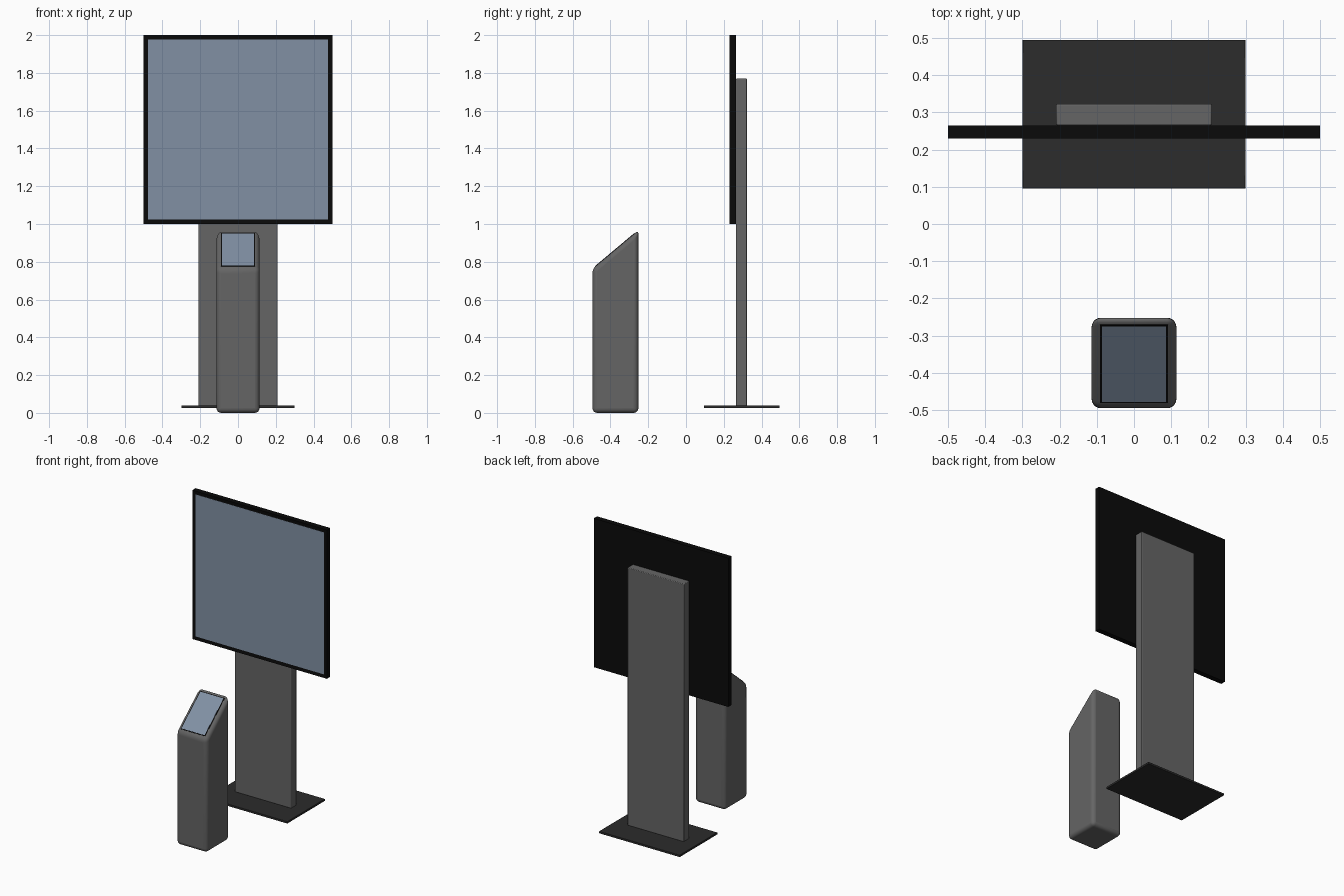
import bpy, bmesh, math

if "Cube" in bpy.data.objects:
    bpy.data.objects.remove(bpy.data.objects["Cube"])


def material(name, rgb):
    m = bpy.data.materials.new(name)
    m.diffuse_color = (*rgb, 1)
    m.use_nodes = True
    m.node_tree.nodes["Principled BSDF"].inputs["Base Color"].default_value = m.diffuse_color
    return m


GREY = material("grey_metal", (0.13, 0.13, 0.13))
DARK = material("dark_plate", (0.025, 0.025, 0.025))
BLACK = material("black_frame", (0.003, 0.003, 0.003))
GLASS = material("screen_glass", (0.22, 0.28, 0.37))


def finish(ob, mat, bevel=0, segments=3):
    ob.data.materials.append(mat)
    bpy.ops.object.select_all(action='DESELECT')
    ob.select_set(True)
    bpy.context.view_layer.objects.active = ob
    if bevel:
        b = ob.modifiers.new("rounding", 'BEVEL')
        b.width, b.segments = bevel, segments
        bpy.ops.object.shade_smooth_by_angle(angle=math.radians(35))
    return ob


def box(name, x, y, z, mat, bevel=0, segments=2):
    """Box spanning the (min, max) ranges x, y, z."""
    bm = bmesh.new()
    bmesh.ops.create_cube(bm, size=1)
    for v in bm.verts:
        for i, (lo, hi) in enumerate((x, y, z)):
            v.co[i] = hi if v.co[i] > 0 else lo
    me = bpy.data.meshes.new(name)
    bm.to_mesh(me)
    bm.free()
    ob = bpy.data.objects.new(name, me)
    bpy.context.collection.objects.link(ob)
    return finish(ob, mat, bevel, segments)


def prism(name, profile, half_width, mat, bevel, segments):
    """Side profile of (y, z) points extruded along x."""
    bm = bmesh.new()
    face = bm.faces.new([bm.verts.new((-half_width, y, z)) for y, z in profile])
    ext = bmesh.ops.extrude_face_region(bm, geom=[face])
    for v in ext["geom"]:
        if isinstance(v, bmesh.types.BMVert):
            v.co.x = half_width
    bmesh.ops.recalc_face_normals(bm, faces=bm.faces)
    me = bpy.data.meshes.new(name)
    bm.to_mesh(me)
    bm.free()
    ob = bpy.data.objects.new(name, me)
    bpy.context.collection.objects.link(ob)
    return finish(ob, mat, bevel, segments)


# Large display stand
box("stand_base", (-0.3, 0.3), (0.095, 0.495), (0.025, 0.039), DARK, 0.002)
box("stand_post", (-0.209, 0.209), (0.265, 0.323), (0.037, 1.77), GREY, 0.004)

# Display housing with a recess for the screen
frame = box("display_frame", (-0.5, 0.5), (0.23, 0.265), (1.0, 2.0), BLACK)
bm = bmesh.new()
bm.from_mesh(frame.data)
front = min(bm.faces, key=lambda f: f.calc_center_median().y)
bmesh.ops.inset_region(bm, faces=[front], thickness=0.023, depth=-0.002)
bm.to_mesh(frame.data)
bm.free()
box("display_screen", (-0.477, 0.477), (0.231, 0.24), (1.023, 1.977), GLASS)

# Sloping kiosk pedestal
FRONT, BACK, LOW, TIP = -0.495, -0.252, 0.763, 0.967
prism("kiosk_body", [(FRONT, 0), (BACK, 0), (BACK, TIP), (FRONT, LOW)],
      0.114, GREY, 0.025, 5)

# Tilted touch panel: built flat, then turned onto the slope
slope = math.atan2(TIP - LOW, BACK - FRONT)
mid_y = -0.375
mid_z = LOW + (mid_y - FRONT) * math.tan(slope)
half = 0.105 / math.cos(slope)
for name, mat, inset, top in (("touch_panel_bezel", BLACK, 0, 0.0015),
                              ("touch_panel_screen", GLASS, 0.005, 0.0025)):
    hx, hy = 0.091 - inset, half - inset
    panel = box(name, (-hx, hx), (-hy, hy), (-0.006, top), mat)
    panel.location = (0, mid_y, mid_z)
    panel.rotation_euler.x = slope
